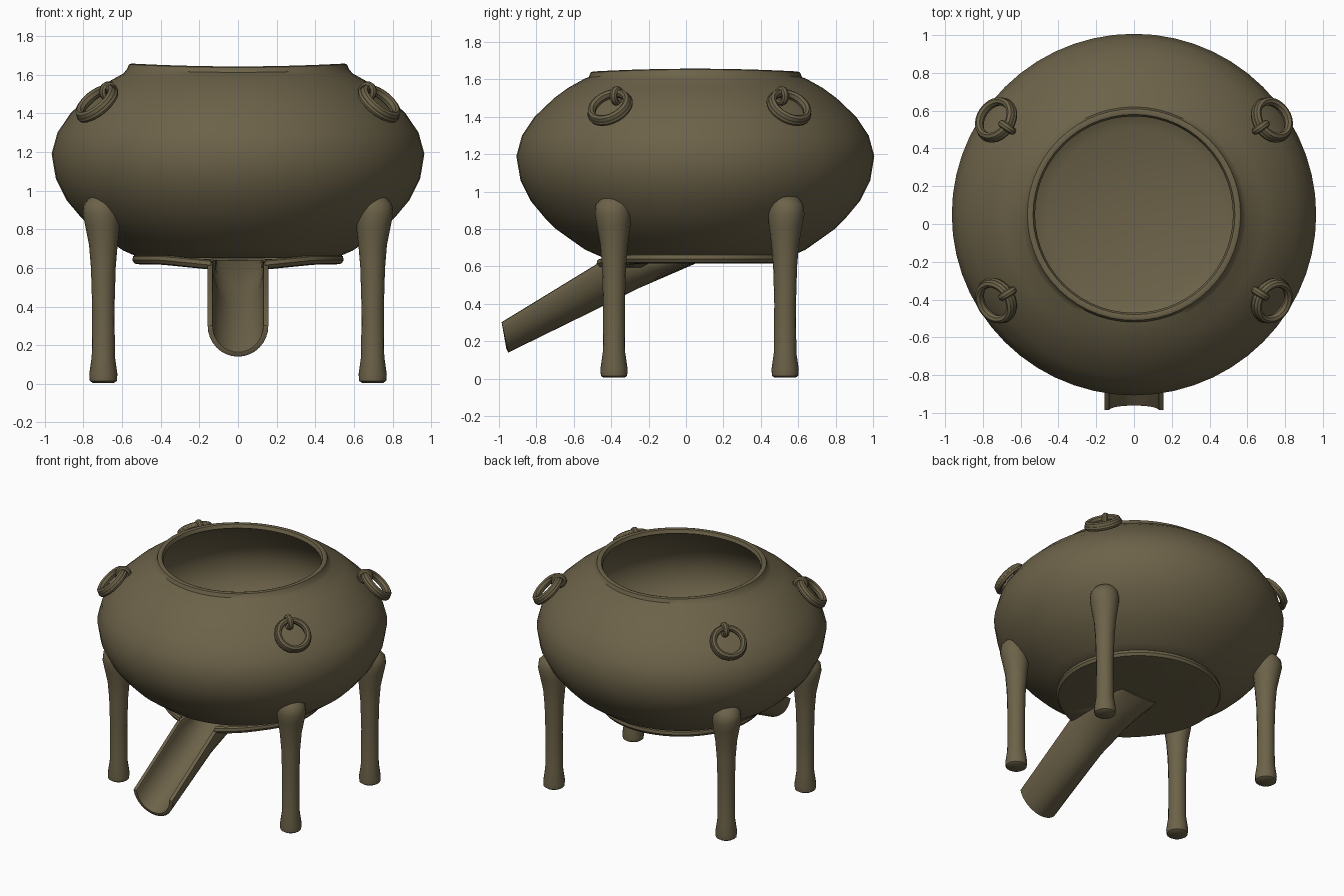
import bpy, bmesh
from math import sin, cos, pi, radians
from mathutils import Matrix, Vector

if "Cube" in bpy.data.objects:
    bpy.data.objects.remove(bpy.data.objects["Cube"], do_unlink=True)

COLOR = (0.150, 0.123, 0.066, 1)
bronze = bpy.data.materials.new("aged bronze")
bronze.use_nodes = True
bronze.diffuse_color = COLOR
bronze.node_tree.nodes["Principled BSDF"].inputs["Base Color"].default_value = COLOR

CENTER_Y = 0.05


def finish(obj, angle=40):
    """Assign the material and smooth the soft edges."""
    obj.data.materials.clear()
    obj.data.materials.append(bronze)
    bpy.ops.object.select_all(action="DESELECT")
    obj.select_set(True)
    bpy.context.view_layer.objects.active = obj
    bpy.ops.object.shade_smooth_by_angle(angle=radians(angle))
    return obj


def make_object(name, bm, angle=40):
    mesh = bpy.data.meshes.new(name)
    bm.to_mesh(mesh)
    bm.free()
    obj = bpy.data.objects.new(name, mesh)
    bpy.context.collection.objects.link(obj)
    return finish(obj, angle)


def loft(rings, closed=True, caps=False):
    """Skin a list of equally sized vertex rings."""
    bm = bmesh.new()
    rows = [[bm.verts.new(p) for p in ring] for ring in rings]
    n = len(rows[0])
    for a, b in zip(rows, rows[1:]):
        for i in range(n if closed else n - 1):
            j = (i + 1) % n
            bm.faces.new((a[i], a[j], b[j], b[i]))
    if caps:
        bm.faces.new(rows[0])
        bm.faces.new(rows[-1])
    return bm


def lathe(profile, segments):
    """Turn an (r, z) profile around the vessel axis."""
    bm = loft([[(r * cos(2 * pi * i / segments),
                 CENTER_Y + r * sin(2 * pi * i / segments), z)
                for i in range(segments)] for r, z in profile])
    bmesh.ops.remove_doubles(bm, verts=bm.verts, dist=0.0005)
    bmesh.ops.recalc_face_normals(bm, faces=bm.faces)
    return bm


# Hollow bowl with a raised, slightly wavy mouth
outer = [(0, 0.65), (0.5, 0.65), (0.59, 0.69), (0.675, 0.75), (0.745, 0.8),
         (0.805, 0.86), (0.88, 0.95), (0.935, 1.06), (0.957, 1.19),
         (0.927, 1.3), (0.86, 1.4), (0.755, 1.5), (0.68, 1.555), (0.59, 1.605)]
mouth = [(0.57, 1.62), (0.56, 1.645), (0.545, 1.65), (0.53, 1.645), (0.52, 1.62)]
inner = [(max(r - 0.045, 0), z + 0.04 * (z < 1)) for r, z in reversed(outer[:-1])]
bm = lathe(outer + mouth + inner, 56)
for v in bm.verts:
    if v.co.z > 1.61:
        v.co.z += 0.025 * (v.co.x ** 2 - (v.co.y - CENTER_Y) ** 2)
body = make_object("bowl", bm)
body.scale.x = 1.008

# Shallow tray under the bowl, open at the front where the spout starts
bm = lathe([(0, 0.625), (0.5, 0.617), (0.535, 0.622), (0.547, 0.64),
            (0.543, 0.66), (0.528, 0.667), (0.512, 0.645), (0, 0.645)], 64)
for side in (-0.14, 0.14):
    bmesh.ops.bisect_plane(bm, geom=bm.verts[:] + bm.edges[:] + bm.faces[:],
                           plane_co=(side, 0, 0), plane_no=(1, 0, 0))
gap = [f for f in bm.faces if abs(f.calc_center_median().x) < 0.14
       and f.calc_center_median().y < 0]
bmesh.ops.delete(bm, geom=gap, context="FACES")
for v in bm.verts:
    if v.co.y < -0.2:
        v.co.z -= 0.04 * max(0, 1 - abs(v.co.x) / 0.4)
make_object("tray", bm)

# Open U-shaped spout: (bottom y, bottom z, top y, top z) stations
stations = [(-0.95, 0.14, -0.985, 0.3), (-0.47, 0.375, -0.47, 0.615),
            (-0.25, 0.485, -0.25, 0.62), (0.05, 0.615, 0.05, 0.63)]
STEPS = 16
bm = loft([[(0.157 * cos(pi * i / STEPS),
             ty + (by - ty) * sin(pi * i / STEPS),
             tz + (bz - tz) * sin(pi * i / STEPS)) for i in range(STEPS + 1)]
           for by, bz, ty, tz in stations], closed=False)
bmesh.ops.recalc_face_normals(bm, faces=bm.faces)
# Outer skin must face down so that the wall grows inward
if sum(f.normal.z * f.calc_area() for f in bm.faces) > 0:
    bmesh.ops.reverse_faces(bm, faces=bm.faces)
spout = make_object("spout", bm)
wall = spout.modifiers.new("wall", "SOLIDIFY")
wall.thickness = 0.026
wall.offset = -1
lip = spout.modifiers.new("lip", "BEVEL")
lip.width = 0.007
lip.segments = 2
lip.limit_method = "ANGLE"
lip.angle_limit = radians(50)

# Legs: (outward shift, z, radius) rings, flared and leaning in at the top
leg_rings = [(0, 0.005, 0.055), (0, 0.015, 0.07), (0, 0.05, 0.073),
             (0, 0.14, 0.06), (0, 0.4, 0.058), (0, 0.6, 0.064),
             (0, 0.72, 0.074), (0.005, 0.82, 0.09), (0.01, 0.88, 0.098),
             (0.01, 0.93, 0.092), (-0.01, 0.97, 0.075), (-0.03, 0.985, 0.045)]


def add_leg(name, x, y):
    out = Vector((x, y - CENTER_Y, 0)).normalized()
    rings = []
    for shift, z, r in leg_rings:
        c = Vector((x, y, z)) + out * shift
        rings.append([c + Vector((r * cos(a), r * sin(a), 0))
                      for a in (2 * pi * i / 16 for i in range(16))])
    bm = loft(rings, caps=True)
    bmesh.ops.recalc_face_normals(bm, faces=bm.faces)
    make_object(name, bm)


def add_torus(name, center, axis, side, major, minor, stretch=1):
    """Torus whose hole points along axis; stretch thickens it along axis."""
    third = axis.cross(side)
    bpy.ops.mesh.primitive_torus_add(major_segments=24, minor_segments=8,
                                     major_radius=major, minor_radius=minor)
    obj = bpy.context.object
    obj.name = name
    frame = Matrix((side, third, axis)).transposed().to_4x4()
    obj.matrix_world = (Matrix.Translation(center) @ frame
                        @ Matrix.Diagonal((1, 1, stretch, 1)))
    finish(obj)


def add_handle(name, x, y):
    """Loose ring hanging from a small lug on the shoulder."""
    out = Vector((x, y - CENTER_Y, 0)).normalized()
    normal = (out * 0.69 + Vector((0, 0, 0.72))).normalized()
    tangent = Vector((-out.y, out.x, 0))
    upslope = normal.cross(tangent)
    upslope *= 1 if upslope.z > 0 else -1
    center = Vector((x, y, 1.455))
    add_torus(name + "_ring", center, normal, tangent, 0.102, 0.021, 1.3)
    add_torus(name + "_ring_band", center - normal * 0.012, normal, tangent,
              0.115, 0.014, 1.3)
    add_torus(name + "_lug", center + upslope * 0.095 - normal * 0.012,
              tangent, normal, 0.036, 0.017, 1.2)


for side, x in (("left", 1), ("right", -1)):
    add_leg("front_leg_" + side, 0.697 * x, -0.385)
    add_leg("back_leg_" + side, 0.697 * x, 0.53)
    add_handle("front_handle_" + side, 0.735 * x, -0.41)
    add_handle("back_handle_" + side, 0.735 * x, 0.555)
